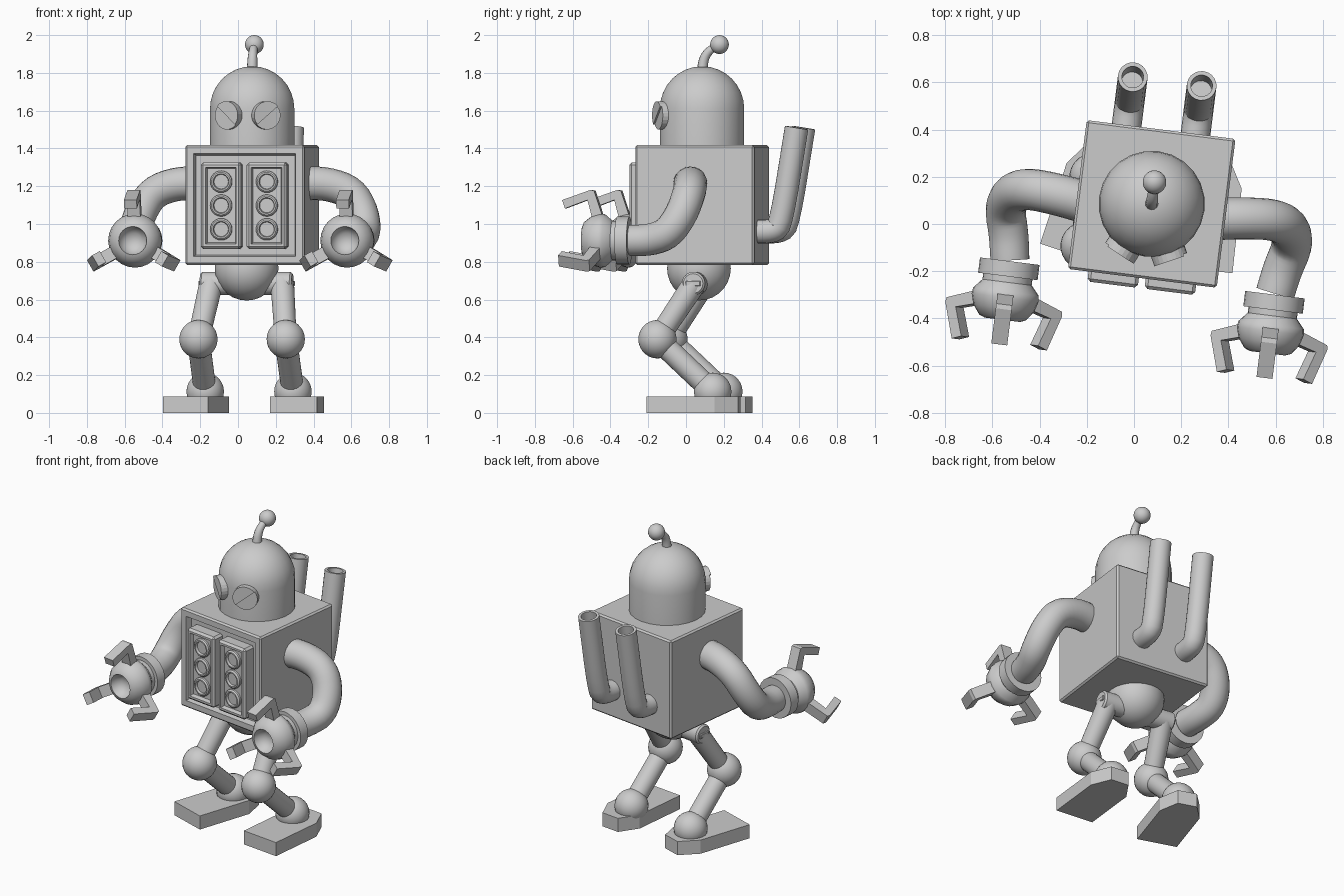
import bpy, bmesh, math
from mathutils import Matrix, Vector

if "Cube" in bpy.data.objects:
    bpy.data.objects.remove(bpy.data.objects["Cube"])

grey = bpy.data.materials.new("light_grey")
grey.diffuse_color = (0.6, 0.6, 0.6, 1)
grey.use_nodes = True
grey.node_tree.nodes["Principled BSDF"].inputs["Base Color"].default_value = grey.diffuse_color

# The whole robot is turned slightly about z
FRAME = Matrix.Translation((0.075, 0.085, 0)) @ Matrix.Rotation(math.radians(-7.2), 4, 'Z')
LEG_X = -0.027


def finish(name, bm, m=Matrix(), smooth=True, angle=35):
    bmesh.ops.recalc_face_normals(bm, faces=bm.faces)
    me = bpy.data.meshes.new(name)
    bm.to_mesh(me)
    bm.free()
    me.materials.append(grey)
    ob = bpy.data.objects.new(name, me)
    bpy.context.collection.objects.link(ob)
    ob.matrix_world = FRAME @ m
    if smooth:
        bpy.ops.object.select_all(action='DESELECT')
        ob.select_set(True)
        bpy.context.view_layer.objects.active = ob
        bpy.ops.object.shade_smooth_by_angle(angle=math.radians(angle))
    return ob


def along(a, b):
    """Matrix placing local z on the line a to b."""
    d = Vector(b) - Vector(a)
    return Matrix.Translation(a) @ d.to_track_quat('Z', 'Y').to_matrix().to_4x4()


def lathe(name, prof, m=Matrix(), n=24):
    """Spin (radius, height) points about local z."""
    bm = bmesh.new()
    vs = [bm.verts.new((r, 0, z)) for r, z in prof]
    es = [bm.edges.new(p) for p in zip(vs, vs[1:])]
    bmesh.ops.spin(bm, geom=vs + es, axis=(0, 0, 1), cent=(0, 0, 0),
                   steps=n, angle=2 * math.pi)
    bmesh.ops.remove_doubles(bm, verts=bm.verts, dist=1e-4)
    return finish(name, bm, m)


def ball(name, c, r):
    bm = bmesh.new()
    bmesh.ops.create_uvsphere(bm, u_segments=24, v_segments=14, radius=r)
    return finish(name, bm, Matrix.Translation(c))


def rod(name, a, b, r1, r2):
    h = (Vector(b) - Vector(a)).length
    return lathe(name, [(0, 0), (r1, 0), (r2, h), (0, h)], along(a, b))


def tube(name, pts, r0, r1, n=20, bore=0.0):
    """Sweep a circle along a smoothed path, with an optional bore at the end."""
    pts = [Vector(p) for p in pts]
    for _ in range(2):  # corner cutting
        new = [pts[0]]
        for a, b in zip(pts, pts[1:]):
            new += [a.lerp(b, 0.25), a.lerp(b, 0.75)]
        pts = new + [pts[-1]]
    bm = bmesh.new()
    rings, q = [], None

    def ring(p, r):
        rings.append([bm.verts.new(p + q @ Vector((r * math.cos(2 * math.pi * k / n),
                      r * math.sin(2 * math.pi * k / n), 0))) for k in range(n)])
    last = len(pts) - 1
    for i, p in enumerate(pts):
        t = (pts[min(i + 1, last)] - pts[max(i - 1, 0)]).normalized()
        q = t.to_track_quat('Z', 'Y') if q is None else \
            (q @ Vector((0, 0, 1))).rotation_difference(t) @ q
        ring(p, r0 + (r1 - r0) * i / last)
    if bore:
        ring(pts[-1], bore)
        ring(pts[-1] - t * 0.15, bore)
    for a, b in zip(rings, rings[1:]):
        for k in range(n):
            bm.faces.new((a[k], a[(k + 1) % n], b[(k + 1) % n], b[k]))
    bm.faces.new(rings[0])
    bm.faces.new(rings[-1])
    return finish(name, bm)


def prism(name, poly, lo, hi, m=Matrix()):
    """Extrude an (x, y) outline from z = lo to z = hi."""
    bm = bmesh.new()
    f = bm.faces.new([bm.verts.new((x, y, lo)) for x, y in poly])
    g = bmesh.ops.extrude_face_region(bm, geom=[f])['geom']
    bmesh.ops.translate(bm, verts=[v for v in g if isinstance(v, bmesh.types.BMVert)],
                        vec=(0, 0, hi - lo))
    return finish(name, bm, m, smooth=False)


def box(name, c, size, bevel=0.0, insets=()):
    """Box with bevelled edges; insets are (margin, depth) steps on the -y face."""
    bm = bmesh.new()
    bmesh.ops.create_cube(bm, size=1, matrix=Matrix.Translation(c) @ Matrix.Diagonal((*size, 1)))
    if bevel:
        bmesh.ops.bevel(bm, geom=bm.edges[:], offset=bevel, segments=1, affect='EDGES')
    bm.normal_update()
    front = max((f for f in bm.faces if f.normal.y < -0.99), key=lambda f: f.calc_area())
    for margin, depth in insets:
        bmesh.ops.inset_region(bm, faces=[front], thickness=margin)
        bmesh.ops.translate(bm, verts=front.verts, vec=(0, depth, 0))
    return finish(name, bm, smooth=False)


# Torso with a recessed front bay
box("torso", (0, 0, 1.1), (0.635, 0.635, 0.635), 0.01, [(0.05, 0), (0.012, 0.04)])

# Two button panels in the bay
for s, side in ((-1, "left"), (1, "right")):
    box("panel_" + side, (0.122 * s, -0.315, 1.097), (0.215, 0.09, 0.458), 0.013,
        [(0.018, 0), (0.01, 0.025)])
    for i in range(3):
        at = Matrix.Translation((0.122 * s, -0.336, 0.972 + 0.126 * i)) @ Matrix.Rotation(math.pi / 2, 4, 'X')
        lathe(f"button_{side}_{i}", [(0.058, 0), (0.058, 0.012), (0.05, 0.02), (0.042, 0.02),
                                     (0.038, 0.006), (0, 0.006)], at)

# Domed head
lathe("head", [(0, 1.4), (0.225, 1.4)] +
      [(0.225 * math.cos(a * math.pi / 16), 1.61 + 0.225 * math.sin(a * math.pi / 16)) for a in range(9)])

# Eyes: round discs with a thicker slanted upper lid
for s, side in ((-1, "left"), (1, "right")):
    m = (Matrix.Rotation(math.radians(26 * s), 4, 'Z') @ Matrix.Translation((0, -0.19, 1.575))
         @ Matrix.Rotation(math.pi / 2, 4, 'X') @ Matrix.Rotation(math.radians(40 * s), 4, 'Z'))
    arc = [(0.075 * math.cos(k * math.pi / 12), 0.075 * math.sin(k * math.pi / 12)) for k in range(24)]
    prism("eye_" + side, arc, 0, 0.055, m)
    prism("eyelid_" + side, arc[:13], 0.03, 0.064, m)

# Antenna
tube("antenna_stem", [(0, 0, 1.81), (0, 0.01, 1.88), (0, 0.04, 1.92), (0, 0.09, 1.95)], 0.03, 0.018, 12)
ball("antenna_ball", (0, 0.093, 1.95), 0.05)

# Pelvis and hip axle
ball("pelvis", (LEG_X, -0.02, 0.765), 0.17)

for s, side in ((-1, "left"), (1, "right")):
    # Exhaust pipe on the back
    tube("exhaust_" + side, [(0.147 * s, 0.28, 0.96), (0.147 * s, 0.40, 0.96), (0.147 * s, 0.44, 1.0),
                             (0.147 * s, 0.523, 1.51)], 0.063, 0.063, bore=0.046)

    # Arm
    arm = [(0.27, -0.03, 1.215), (0.40, -0.01, 1.215), (0.53, 0.0, 1.17), (0.595, -0.03, 1.06),
           (0.615, -0.10, 0.95), (0.585, -0.2, 0.915), (0.566, -0.31, 0.912)]
    tube("arm_" + side, [(x * s, y, z) for x, y, z in arm], 0.09, 0.083)

    # Hand with cuff, bulb and hollow palm
    hand = Matrix.Translation((0.566 * s, -0.296, 0.912)) @ Matrix.Rotation(math.pi / 2, 4, 'X')
    lathe("hand_" + side, [(0, 0.02), (0.127, 0.02), (0.127, 0.085), (0.105, 0.085), (0.105, 0.11),
                           (0.14, 0.15), (0.143, 0.175), (0.13, 0.22), (0.1, 0.26), (0.075, 0.27),
                           (0.066, 0.24), (0.04, 0.215), (0, 0.205)], hand)

    # Three bent claws around the hand, outline as (radius, reach)
    claw = [(0.1, 0.15), (0.265, 0.205), (0.268, 0.225), (0.215, 0.375), (0.17, 0.36),
            (0.215, 0.24), (0.1, 0.21)]
    for i in range(3):
        turn = Matrix.Rotation(math.radians(90 + 120 * i), 4, 'Z') @ Matrix.Rotation(math.pi / 2, 4, 'X')
        prism(f"claw_{side}_{i}", claw, -0.034, 0.034, hand @ turn)

    # Hip cap with a slotted bolt head
    hip = (LEG_X + 0.19 * s, -0.02, 0.685)
    cap = along((LEG_X, -0.02, 0.685), (LEG_X + s, -0.02, 0.685))
    lathe("hip_cap_" + side, [(0, 0.05), (0.062, 0.05), (0.062, 0.235), (0.052, 0.245), (0, 0.245)], cap)
    box("hip_slot_" + side, (LEG_X + 0.247 * s, -0.02, 0.685), (0.012, 0.08, 0.028), 0.004)

    # Leg
    knee = (LEG_X + 0.233 * s, -0.212, 0.39)
    ankle = (LEG_X + 0.234 * s, 0.083, 0.113)
    rod("thigh_" + side, hip, knee, 0.063, 0.058)
    ball("knee_" + side, knee, 0.102)
    rod("shin_" + side, knee, ankle, 0.06, 0.06)
    ball("ankle_" + side, ankle, 0.1)

    # Foot with a flat toe and a chamfered heel
    m = Matrix.Translation((-0.037 + 0.288 * s, -0.25, 0)) @ Matrix.Rotation(math.radians(-5 + 6 * s), 4, 'Z')
    prism("foot_" + side, [(-0.125, 0), (0.125, 0), (0.125, 0.36), (0.06, 0.48),
                           (-0.06, 0.48), (-0.125, 0.36)], 0, 0.088, m)
